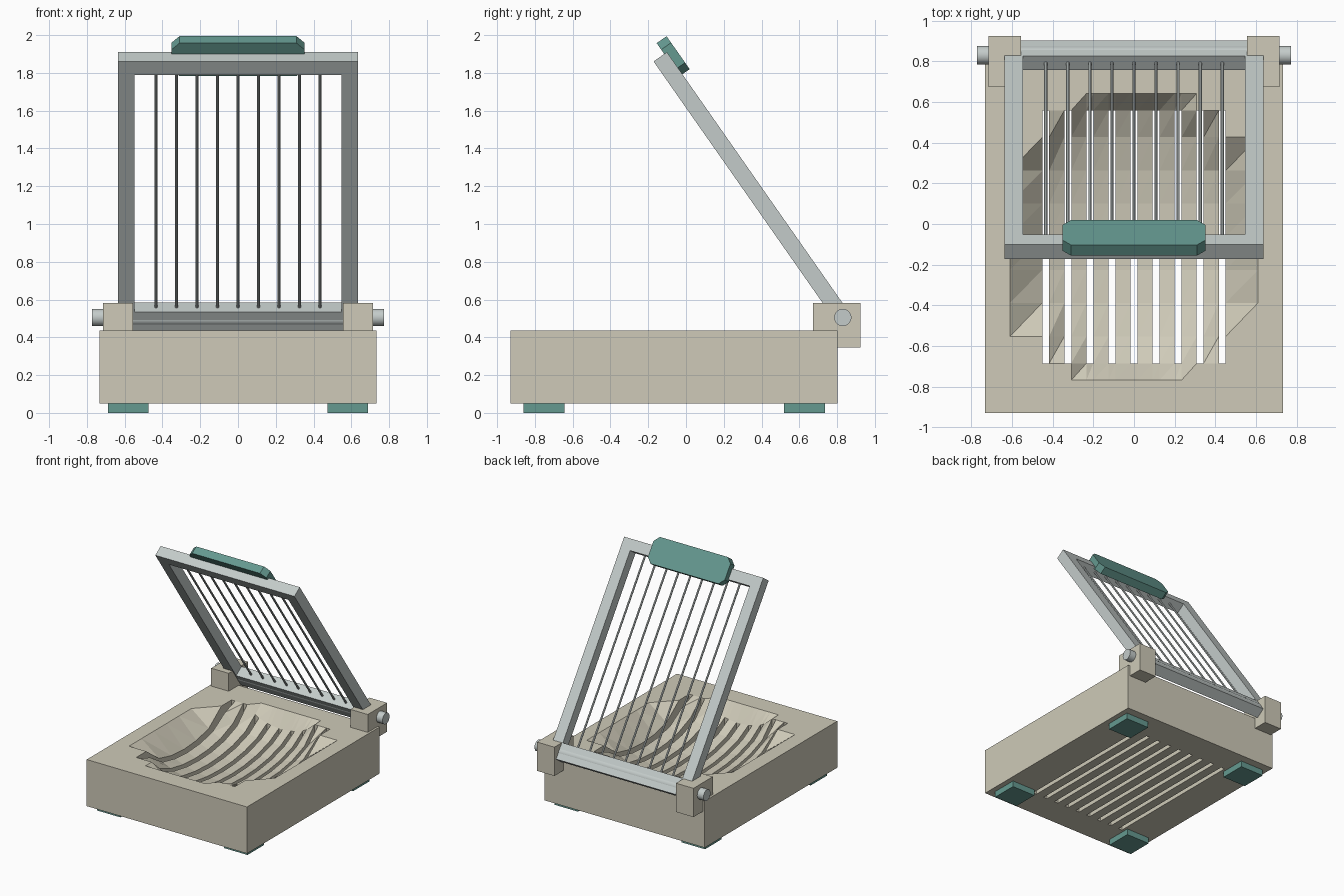
import bpy, bmesh, math
from mathutils import Matrix, Vector

if "Cube" in bpy.data.objects:
    bpy.data.objects.remove(bpy.data.objects["Cube"])


def material(name, rgb):
    m = bpy.data.materials.new(name)
    m.diffuse_color = (*rgb, 1)
    m.use_nodes = True
    m.node_tree.nodes["Principled BSDF"].inputs["Base Color"].default_value = m.diffuse_color
    return m


SHELL = material("warm_plastic", (0.62, 0.59, 0.48))
METAL = material("metal", (0.55, 0.60, 0.59))
TEAL = material("teal_rubber", (0.13, 0.32, 0.28))

PIN = Vector((0, 0.83, 0.505))
TILT = Matrix.Translation(PIN) @ Matrix.Rotation(math.radians(-55), 4, 'X')
SLOTS = [i * 0.1085 for i in range(-4, 5)]
CY = -0.063            # centre of the tray


def finish(name, bm, mat, xf=None):
    if xf is not None:
        bm.transform(xf)
    bmesh.ops.recalc_face_normals(bm, faces=bm.faces)
    me = bpy.data.meshes.new(name)
    bm.to_mesh(me)
    bm.free()
    me.materials.append(mat)
    ob = bpy.data.objects.new(name, me)
    bpy.context.collection.objects.link(ob)
    return ob


def box(name, lo, hi, mat, xf=None):
    bm = bmesh.new()
    lo, hi = Vector(lo), Vector(hi)
    bmesh.ops.create_cube(bm, size=1, matrix=Matrix.Translation((lo + hi) / 2)
                          @ Matrix.Diagonal((*(hi - lo), 1)))
    return finish(name, bm, mat, xf)


def rod(name, r, length, sides, centre, axis, mat, xf=None):
    bm = bmesh.new()
    rot = Vector((0, 0, 1)).rotation_difference(Vector(axis)).to_matrix().to_4x4()
    bmesh.ops.create_cone(bm, cap_ends=True, segments=sides, radius1=r, radius2=r,
                          depth=length, matrix=Matrix.Translation(centre) @ rot)
    return finish(name, bm, mat, xf)


# Slotted tray: faceted hollow on a grid whose columns follow the slots
def tray():
    hw, z0, z1, depth = 0.017, 0.05, 0.435, 0.26
    xs = sorted([-0.733, -0.61, 0.61, 0.733] + [s + d for s in SLOTS for d in (-hw, hw)])
    half = [0.163, 0.325, 0.49, 0.622, 0.705, 0.866]
    ys = [CY - h for h in reversed(half)] + [CY] + [CY + h for h in half]
    nx, ny = len(xs) - 1, len(ys) - 1
    bm = bmesh.new()

    def height(x, y):
        r2 = (x / 0.6) ** 2 + ((y - CY) / 0.7) ** 2
        return z1 - depth * math.sqrt(max(0, 1 - r2))

    top = [[bm.verts.new((x, y, height(x, y))) for y in ys] for x in xs]
    low = [[bm.verts.new((x, y, z0)) for y in ys] for x in xs]

    def solid(i, j):
        if not (0 <= i < nx and 0 <= j < ny):
            return False
        is_slot = 2 <= i <= nx - 3 and i % 2 == 0
        return not (is_slot and 2 <= j <= ny - 3)

    for i in range(nx):
        for j in range(ny):
            if not solid(i, j):
                continue
            ring = [(i, j), (i + 1, j), (i + 1, j + 1), (i, j + 1)]
            t = [top[a][b] for a, b in ring]
            bm.faces.new((t[0], t[1], t[2]))
            bm.faces.new((t[0], t[2], t[3]))
            bm.faces.new([low[a][b] for a, b in reversed(ring)])
            for k, (di, dj) in enumerate([(0, -1), (1, 0), (0, 1), (-1, 0)]):
                if not solid(i + di, j + dj):
                    (a, b), (c, d) = ring[k], ring[(k + 1) % 4]
                    bm.faces.new((top[a][b], low[a][b], low[c][d], top[c][d]))
    finish("slotted_tray", bm, SHELL)


tray()

# Feet, hinge blocks and the side rails of the cutting frame
for side, s in (("left", -1), ("right", 1)):
    def span(a, b):
        return sorted((s * a, s * b))
    for end, y in (("front", -0.752), ("back", 0.628)):
        a, b = span(0.473, 0.689)
        box(f"{end}_{side}_foot", (a, y - 0.108, 0), (b, y + 0.108, 0.055), TEAL)
    a, b = span(0.556, 0.716)
    box(f"{side}_hinge_block", (a, 0.673, 0.345), (b, 0.925, 0.583), SHELL)
    a, b = span(0.547, 0.636)
    box(f"{side}_frame_rail", (a, -1.685, -0.043), (b, 0, 0.043), METAL, TILT)

# Frame end bars and hinge pin
box("frame_end_bar", (-0.547, -1.685, -0.043), (0.547, -1.597, 0.043), METAL, TILT)
box("frame_hinge_bar", (-0.558, -0.066, -0.043), (0.558, 0.066, 0.043), METAL, TILT)
pin = rod("hinge_pin", 0.046, 1.545, 20, PIN, (1, 0, 0), METAL)

# Cutting wires
for n, x in enumerate(SLOTS):
    rod(f"cutting_wire_{n + 1}", 0.008, 1.59, 8, (x, -0.835, 0), (0, 1, 0), METAL, TILT)

# Thumb grip with clipped corners
bm = bmesh.new()
hx, ya, yb, c = 0.352, -1.755, -1.542, 0.042
outline = [(-hx + c, ya), (hx - c, ya), (hx, ya + c), (hx, yb - c),
           (hx - c, yb), (-hx + c, yb), (-hx, yb - c), (-hx, ya + c)]
base = bm.faces.new([bm.verts.new((x, y, 0.026)) for x, y in outline])
ext = bmesh.ops.extrude_face_region(bm, geom=[base], use_keep_orig=True)
bmesh.ops.translate(bm, vec=(0, 0, 0.064),
                    verts=[v for v in ext["geom"] if isinstance(v, bmesh.types.BMVert)])
finish("thumb_grip", bm, TEAL, TILT)

# Smooth round pin with crisp ends
bpy.ops.object.select_all(action='DESELECT')
pin.select_set(True)
bpy.context.view_layer.objects.active = pin
bpy.ops.object.shade_smooth_by_angle(angle=math.radians(40))
